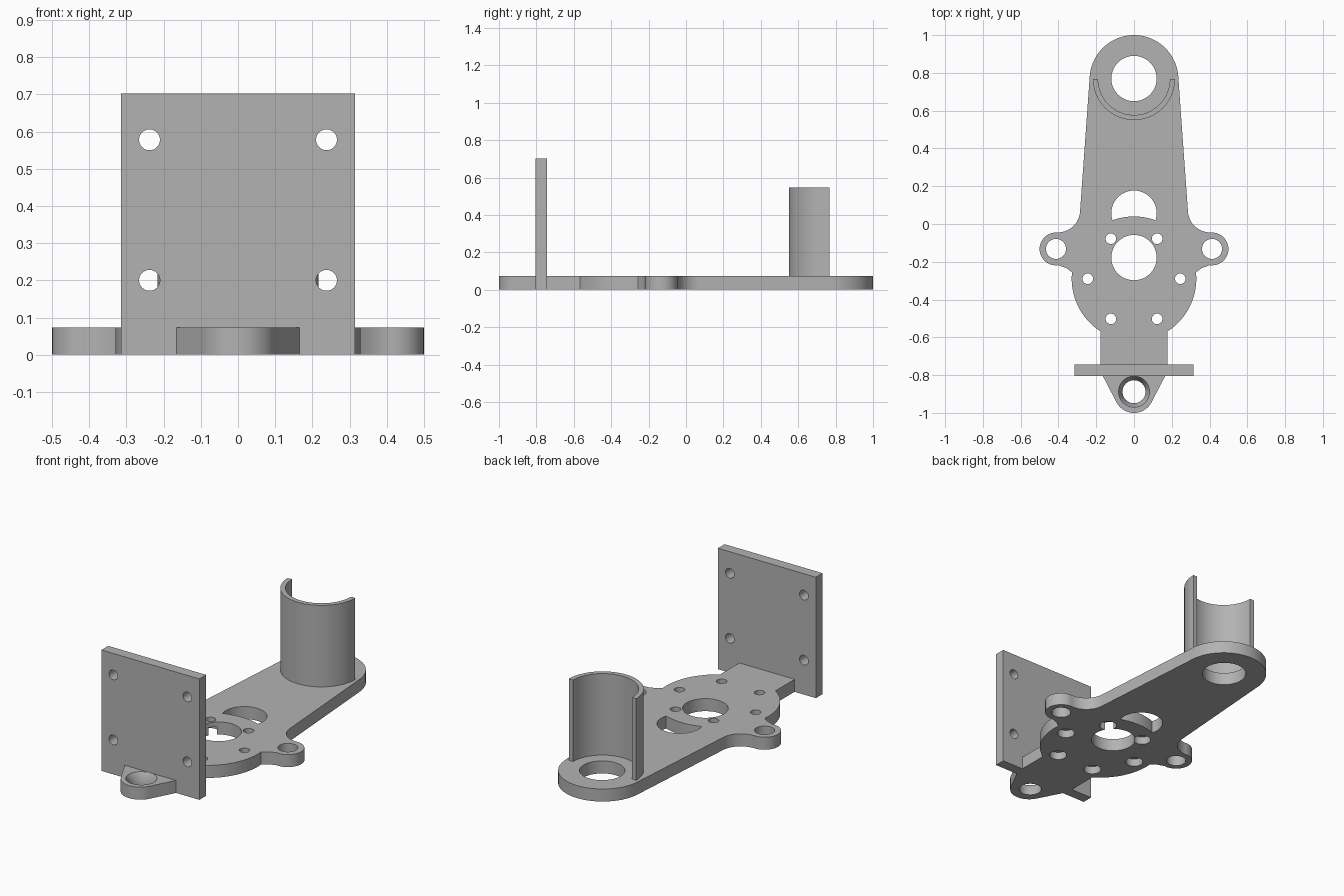
import bpy, bmesh
from math import cos, sin, radians
from mathutils import Matrix

cube = bpy.data.objects.get("Cube")
if cube:
    bpy.data.objects.remove(cube, do_unlink=True)

grey = bpy.data.materials.new("matte grey")
grey.use_nodes = True
colour = (0.45, 0.45, 0.45, 1)
grey.diffuse_color = colour
grey.node_tree.nodes["Principled BSDF"].inputs["Base Color"].default_value = colour

T = 0.073            # base thickness
HUB = (0, -0.29)     # motor mount centre
BORE = 0.12          # radius of the large openings


def arc(centre, r, start, end, n=16):
    """Points along an arc, angles in degrees."""
    angles = [radians(start + (end - start) * i / n) for i in range(n + 1)]
    return [(centre[0] + r * cos(a), centre[1] + r * sin(a)) for a in angles]


def mirrored(half):
    """Close a right-hand outline with its reflection in x."""
    return half + [(-x, y) for x, y in reversed(half) if abs(x) > 0.0001]


def add_object(name, bm):
    bmesh.ops.recalc_face_normals(bm, faces=bm.faces)
    mesh = bpy.data.meshes.new(name)
    bm.to_mesh(mesh)
    bm.free()
    mesh.materials.append(grey)
    obj = bpy.data.objects.new(name, mesh)
    bpy.context.collection.objects.link(obj)
    return obj


def prism(name, outline, z0, z1):
    bm = bmesh.new()
    face = bm.faces.new([bm.verts.new((x, y, z0)) for x, y in outline])
    top = bmesh.ops.extrude_face_region(bm, geom=[face])["geom"]
    bmesh.ops.translate(bm, vec=(0, 0, z1 - z0),
                        verts=[v for v in top if isinstance(v, bmesh.types.BMVert)])
    return add_object(name, bm)


def drill(x, y, r, z0=-0.1, z1=0.2, r_top=None):
    """Round cutter along z, conical when r_top is given."""
    bm = bmesh.new()
    bmesh.ops.create_cone(bm, cap_ends=True, segments=48, radius1=r,
                          radius2=r_top or r, depth=z1 - z0,
                          matrix=Matrix.Translation((x, y, (z0 + z1) / 2)))
    return add_object("cutter", bm)


def activate(obj):
    bpy.ops.object.select_all(action="DESELECT")
    obj.select_set(True)
    bpy.context.view_layer.objects.active = obj


def finish(obj, cutters=()):
    """Cut the openings, then shade with sharp edges kept."""
    activate(obj)
    for cutter in cutters:
        mod = obj.modifiers.new("cut", "BOOLEAN")
        mod.operation, mod.solver, mod.object = "DIFFERENCE", "EXACT", cutter
        bpy.ops.object.modifier_apply(modifier=mod.name)
        bpy.data.objects.remove(cutter, do_unlink=True)
    bpy.ops.object.shade_smooth_by_angle(angle=radians(30))


# Base: neck, round hub, side ears, fillets and tapering arm
ear = (0.413, -0.132)
half = [(0.178, -0.745)]
half += arc(HUB, 0.33, -57.4, 6)
half += [(0.36, -0.233)]
half += arc(ear, 0.087, -98, 95, 24)
half += arc((0.405, 0.075), 0.12, 265, 180)
half += arc((0, 0.765), 0.235, 4, 90, 24)
base = prism("base_arm", mirrored(half), 0, T)

cuts = [drill(0, 0.77, BORE), drill(0, -0.178, BORE)]
cuts += [drill(s * ear[0], ear[1], 0.053) for s in (-1, 1)]
# Hexagonal bolt pattern, counterbored from below
for x, y in arc(HUB, 0.245, 0, 300, 5):
    cuts += [drill(x, y, 0.028), drill(x, y, 0.047, -0.1, 0.045)]
# Crescent opening bounded by the hub circle
crescent = arc((0, 0.057), BORE, -18, 198, 32) + arc(HUB, 0.33, 110.4, 69.6)
cuts.append(prism("cutter", crescent, -0.1, 0.2))
finish(base, cuts)

# Upright mounting plate with four holes
plate = prism("mounting_plate", [(-0.315, -0.805), (0.315, -0.805),
                                 (0.315, -0.743), (-0.315, -0.743)], 0, 0.703)
cuts = []
for x in (-0.238, 0.238):
    for z in (0.2, 0.578):
        hole = drill(0, 0, 0.028, -0.1, 0.1)
        hole.data.transform(Matrix.Translation((x, -0.775, z))
                            @ Matrix.Rotation(radians(90), 4, "X"))
        cuts.append(hole)
finish(plate, cuts)

# Front lug with countersunk hole
lug_half = arc((0, -0.895), 0.105, -90, -28) + [(0.165, -0.805)]
lug = prism("front_lug", mirrored(lug_half), 0, T)
finish(lug, [drill(0, -0.888, 0.061),
             drill(0, -0.888, 0.061, 0.035, T + 0.001, 0.083)])

# Half-round sleeve around the end opening
pivot = (0, 0.767)
sleeve = arc(pivot, 0.217, 180, 360, 40) + arc(pivot, 0.19, 360, 180, 40)
finish(prism("half_sleeve", sleeve, T, 0.547))
